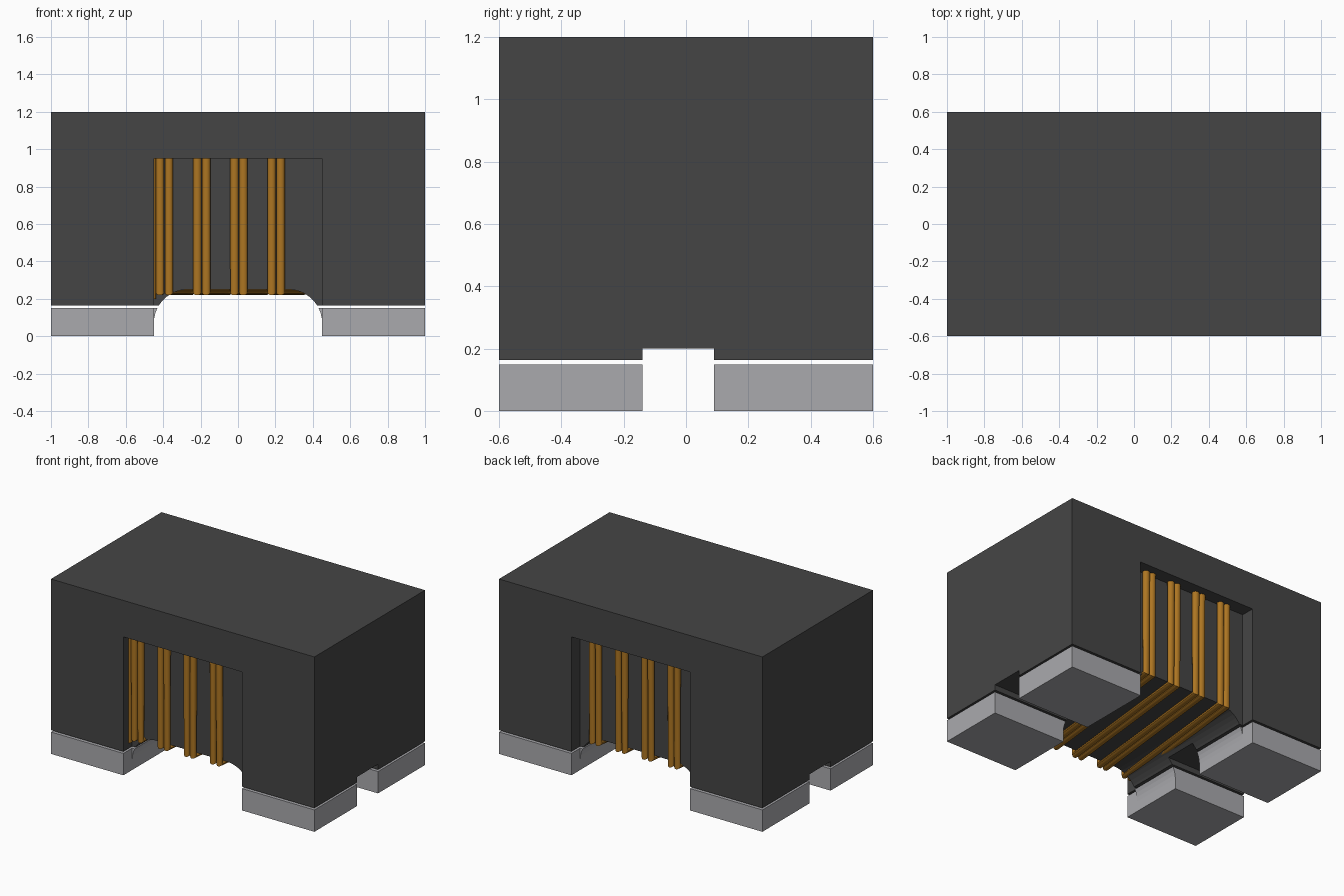
import bpy, math

if "Cube" in bpy.data.objects:
    bpy.data.objects.remove(bpy.data.objects["Cube"])


def material(name, rgb):
    m = bpy.data.materials.new(name)
    m.diffuse_color = (*rgb, 1)
    m.use_nodes = True
    m.node_tree.nodes["Principled BSDF"].inputs["Base Color"].default_value = m.diffuse_color
    return m


FERRITE = material("dark ferrite", (0.06, 0.06, 0.06))
METAL = material("pad metal", (0.40, 0.40, 0.42))
COPPER = material("copper wire", (0.42, 0.18, 0.016))


def prism(name, profile, y0, y1, mat=None):
    """Extrude an xz outline (seen from the front, anticlockwise) along y."""
    n = len(profile)
    verts = [(x, y, z) for y in (y0, y1) for x, z in profile]
    faces = [list(range(n)), list(range(2 * n - 1, n - 1, -1))]
    faces += [[i, i + n, (i + 1) % n + n, (i + 1) % n] for i in range(n)]
    me = bpy.data.meshes.new(name)
    me.from_pydata(verts, [], faces)
    ob = bpy.data.objects.new(name, me)
    bpy.context.collection.objects.link(ob)
    if mat:
        me.materials.append(mat)
    return ob


def box(name, x0, x1, y0, y1, z0, z1, mat=None):
    return prism(name, [(x0, z0), (x1, z0), (x1, z1), (x0, z1)], y0, y1, mat)


def cut(ob, cutters):
    bpy.context.view_layer.objects.active = ob
    for c in cutters:
        m = ob.modifiers.new("cut", "BOOLEAN")
        m.operation = "DIFFERENCE"
        m.solver = "EXACT"
        m.object = c
        bpy.ops.object.modifier_apply(modifier=m.name)


# Cutters: winding recesses front and back, rounded arch below, cross groove
recesses = [box("recess_cutter", -0.45, 0.45, *ys, -1, 0.95)
            for ys in ((-1, -0.505), (0.505, 1))]
R, CX, CZ = 0.18, 0.27, 0.07
arc = [(CX + R * math.cos(a), CZ + R * math.sin(a))
       for a in (math.pi / 2 * i / 10 for i in range(11))]
arch = prism("arch_cutter", [(-0.45, -1), (0.45, -1)] + arc
             + [(-x, z) for x, z in reversed(arc)], -1.1, 1.1)
groove = box("groove_cutter", -1.2, 1.2, -0.14, 0.09, -1.1, 0.2)

# Core body
body = box("core_body", -1, 1, -0.6, 0.6, 0.163, 1.2, FERRITE)
cut(body, recesses + [arch, groove])

# Four terminal pads
for side, x0, x1 in (("left", -1, -0.3), ("right", 0.3, 1)):
    for end, y0, y1 in (("front", -0.6, -0.14), ("back", 0.09, 0.6)):
        pad = box(f"pad_{end}_{side}", x0, x1, y0, y1, 0, 0.15, METAL)
        cut(pad, recesses + [arch])

for c in recesses + [arch, groove]:
    bpy.data.objects.remove(c)


# Wires: down the front, slanting under the core, up the back
def wire(name, points, radius=0.0225):
    cu = bpy.data.curves.new(name, "CURVE")
    cu.dimensions = "3D"
    cu.bevel_depth = radius
    cu.bevel_resolution = 4
    cu.use_fill_caps = True
    sp = cu.splines.new("POLY")
    sp.points.add(len(points) - 1)
    for p, co in zip(sp.points, points):
        p.co = (*co, 1)
    ob = bpy.data.objects.new(name, cu)
    bpy.context.collection.objects.link(ob)
    cu.materials.append(COPPER)
    bpy.ops.object.select_all(action="DESELECT")
    ob.select_set(True)
    bpy.context.view_layer.objects.active = ob
    bpy.ops.object.convert(target="MESH")
    bpy.ops.object.shade_smooth_by_angle(angle=math.radians(35))


Y, Z = 0.525, 0.235
for turn in range(4):
    for k, off in enumerate((-0.024, 0.024)):
        xf = -0.393 + 0.199 * turn + off
        xb = xf + 0.115
        wire(f"winding_{turn + 1}_{'ab'[k]}",
             [(xf, -Y, 0.951), (xf, -Y, Z), (xb, Y, Z), (xb, Y, 0.951)])

# Winding start, half sunk in the left leg
wire("winding_start", [(-0.46, -Y, 0.951), (-0.46, -Y, 0.2)])
